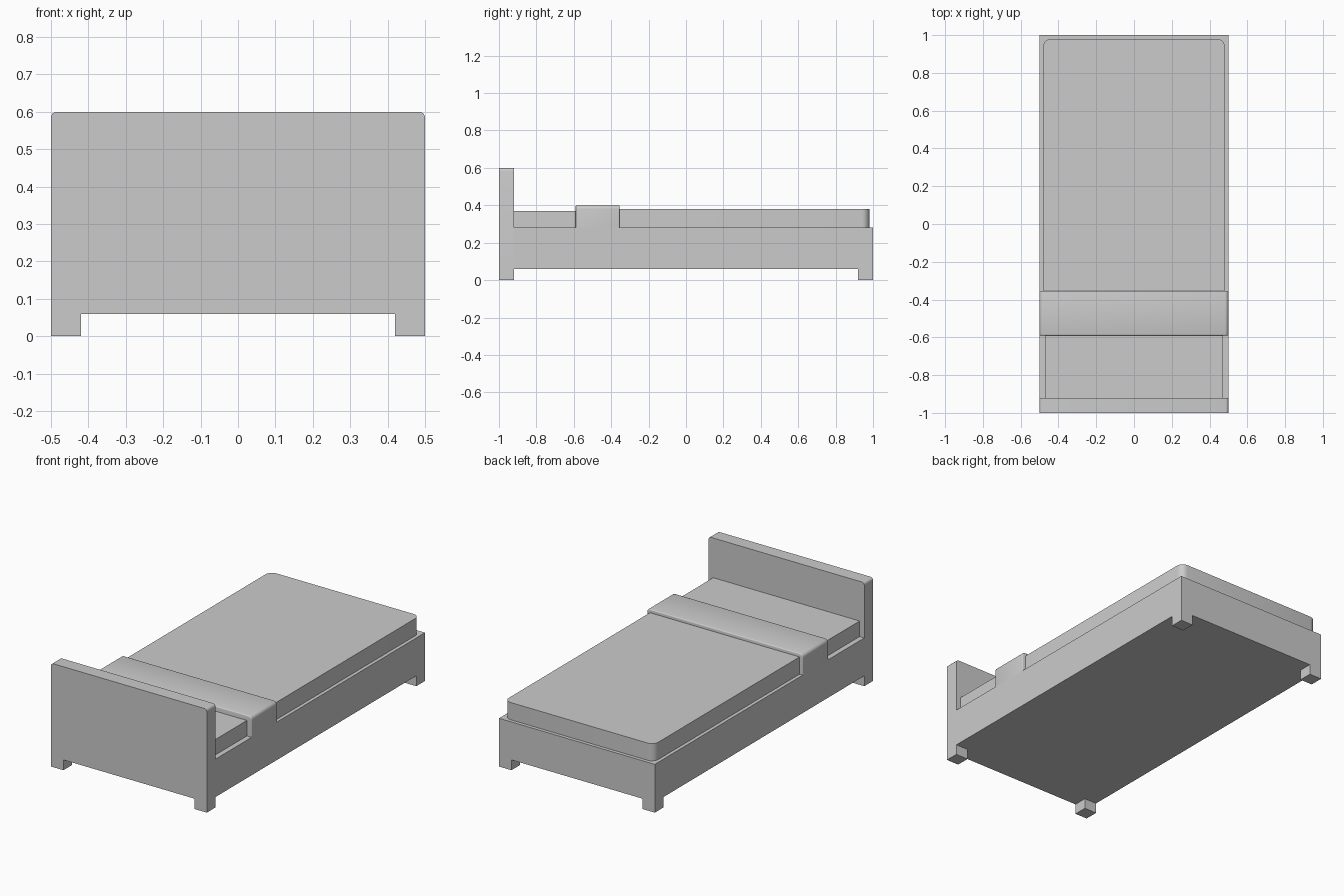
import bpy, bmesh, math
from mathutils import Vector

if "Cube" in bpy.data.objects:
    bpy.data.objects.remove(bpy.data.objects["Cube"])


def finish(name, bm, smooth=False):
    bmesh.ops.recalc_face_normals(bm, faces=bm.faces)
    mesh = bpy.data.meshes.new(name)
    bm.to_mesh(mesh)
    bm.free()
    obj = bpy.data.objects.new(name, mesh)
    bpy.context.collection.objects.link(obj)
    if smooth:
        bpy.ops.object.select_all(action='DESELECT')
        bpy.context.view_layer.objects.active = obj
        obj.select_set(True)
        bpy.ops.object.shade_smooth_by_angle(angle=math.radians(35))
    return obj


def box(name, x, y, z):
    bm = bmesh.new()
    bmesh.ops.create_cube(bm, size=1)
    for v in bm.verts:
        v.co = [(r[0] + r[1]) / 2 + c * (r[1] - r[0]) for r, c in zip((x, y, z), v.co)]
    return finish(name, bm)


def rounded(half, low, high, r, steps=5):
    """Outline symmetric about the first axis, its two high corners rounded."""
    arc = [(half - r + r * math.cos(a), high - r + r * math.sin(a))
           for a in (math.pi / 2 * i / steps for i in range(steps + 1))]
    right = [(half, low)] + arc
    return right + [(-u, v) for u, v in reversed(right)]


def prism(name, points, axis, start, end, bevel=0):
    """Extrude a 2D outline along y (outline in xz) or z (outline in xy)."""
    bm = bmesh.new()
    place = (lambda u, v: (u, start, v)) if axis == 'y' else (lambda u, v: (u, v, start))
    face = bm.faces.new([bm.verts.new(place(u, v)) for u, v in points])
    move = Vector((0, end - start, 0) if axis == 'y' else (0, 0, end - start))
    ext = bmesh.ops.extrude_face_region(bm, geom=[face], use_keep_orig=True)
    bmesh.ops.translate(bm, vec=move,
                        verts=[g for g in ext['geom'] if isinstance(g, bmesh.types.BMVert)])
    bmesh.ops.recalc_face_normals(bm, faces=bm.faces)
    if bevel:
        # Soften the outline edges at both ends, leaving the underside flat
        low = min(v.co.z for v in bm.verts)
        edges = [e for e in bm.edges
                 if abs(e.verts[0].co.y - e.verts[1].co.y) < 1e-5
                 and max(v.co.z for v in e.verts) > low + 1e-5]
        bmesh.ops.bevel(bm, geom=edges, offset=bevel, segments=3, profile=0.5,
                        affect='EDGES')
    return finish(name, bm, smooth=True)


# Headboard with its own two feet, top corners rounded
outline = rounded(0.5, 0, 0.6, 0.016)
outline += [(-0.42, 0), (-0.42, 0.06), (0.42, 0.06), (0.42, 0)]
prism("headboard", outline, 'y', -1, -0.92)

# Bed base and the feet at the far end
box("bed_base", (-0.5, 0.5), (-0.92, 1), (0.06, 0.28))
for side, x in (("left", (-0.5, -0.42)), ("right", (0.42, 0.5))):
    box(side + "_foot", x, (0.92, 1), (0, 0.06))

# Mattress showing at the pillow end
box("mattress", (-0.47, 0.47), (-0.92, -0.45), (0.28, 0.37))

# Blanket with rounded corners at the foot end
prism("blanket", rounded(0.48, -0.45, 0.98, 0.04), 'z', 0.28, 0.38)

# Turned-over blanket band draped down both sides
prism("blanket_fold", rounded(0.5, 0.28, 0.4, 0.02), 'y', -0.59, -0.355, bevel=0.006)
